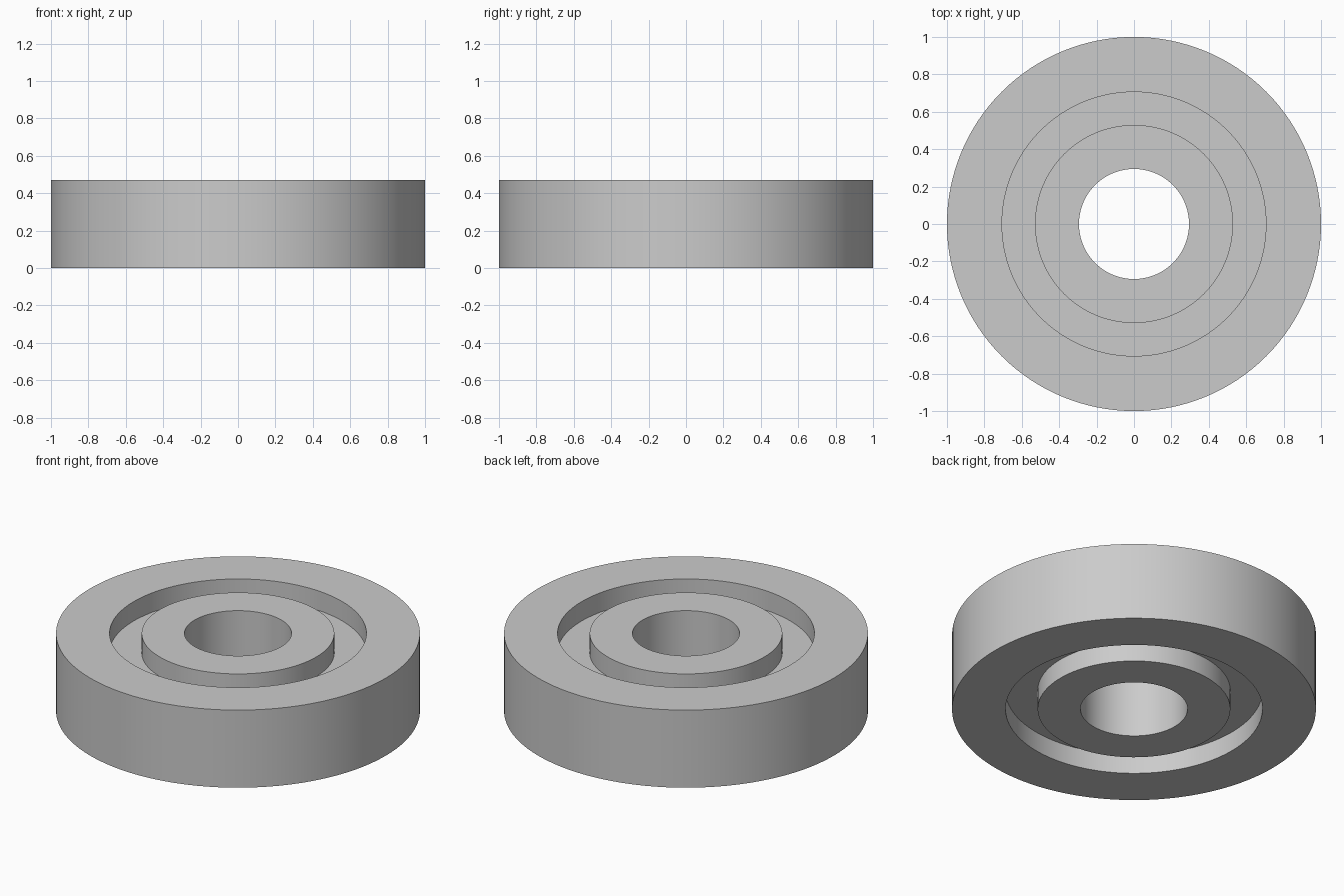
import bpy
import bmesh
import math

cube = bpy.data.objects.get("Cube")
if cube:
    bpy.data.objects.remove(cube)

# Main dimensions
SEGMENTS = 128
OUTER, GROOVE_OUT, GROOVE_IN, BORE = 1.0, 12 / 17, 9 / 17, 5 / 17
HEIGHT, DEPTH = 8 / 17, 2 / 17

# Steel colour
steel = bpy.data.materials.new("grey_steel")
steel.use_nodes = True
colour = (0.6, 0.6, 0.6, 1)
steel.diffuse_color = colour
steel.node_tree.nodes["Principled BSDF"].inputs["Base Color"].default_value = colour


def lathe(name, profile):
    """Spin a closed (radius, height) profile around z."""
    bm = bmesh.new()
    verts = [bm.verts.new((r, 0, z)) for r, z in profile]
    edges = [bm.edges.new((a, b)) for a, b in zip(verts, verts[1:] + verts[:1])]
    bmesh.ops.spin(bm, geom=verts + edges, cent=(0, 0, 0), axis=(0, 0, 1),
                   angle=math.tau, steps=SEGMENTS, use_merge=True)
    bmesh.ops.remove_doubles(bm, verts=bm.verts, dist=0.0001)
    bmesh.ops.recalc_face_normals(bm, faces=bm.faces)
    mesh = bpy.data.meshes.new(name)
    bm.to_mesh(mesh)
    bm.free()
    mesh.materials.append(steel)
    obj = bpy.data.objects.new(name, mesh)
    bpy.context.collection.objects.link(obj)
    bpy.ops.object.select_all(action="DESELECT")
    obj.select_set(True)
    bpy.context.view_layer.objects.active = obj
    bpy.ops.object.shade_smooth_by_angle(angle=math.radians(30))
    return obj


# Ring with a square groove in its top, repeated on its underside
top = [(BORE, HEIGHT), (GROOVE_IN, HEIGHT), (GROOVE_IN, HEIGHT - DEPTH),
       (GROOVE_OUT, HEIGHT - DEPTH), (GROOVE_OUT, HEIGHT), (OUTER, HEIGHT)]
bottom = [(r, HEIGHT - z) for r, z in reversed(top)]
lathe("bearing_ring", top + bottom)
